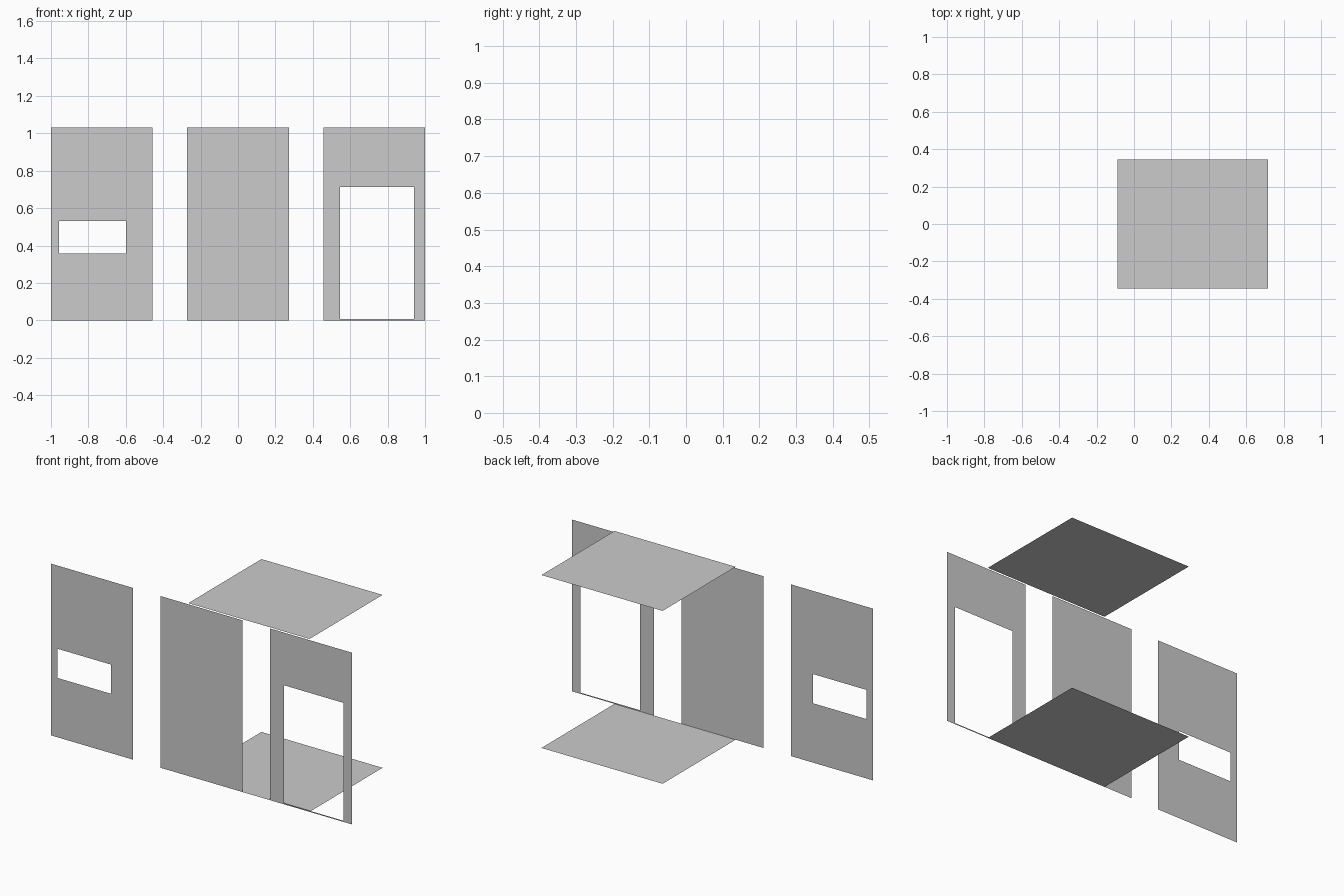
import bpy

if "Cube" in bpy.data.objects:
    bpy.data.objects.remove(bpy.data.objects["Cube"])

HEIGHT, DEPTH = 1.03, 0.346
ROOF_Z = 1.037


def make_sheet(name, verts, faces):
    mesh = bpy.data.meshes.new(name)
    mesh.from_pydata(verts, [], faces)
    mesh.update()
    obj = bpy.data.objects.new(name, mesh)
    bpy.context.collection.objects.link(obj)
    return obj


def rect(x0, x1, a0, a1):
    return [(x0, a0), (x1, a0), (x1, a1), (x0, a1)]


# Upright panel facing -y, optionally framed around a rectangular opening
def wall(name, x0, x1, opening=None):
    points = rect(x0, x1, 0, HEIGHT)
    faces = [(0, 1, 2, 3)]
    if opening:
        points += rect(*opening)
        faces = [(i, (i + 1) % 4, 4 + (i + 1) % 4, 4 + i) for i in range(4)]
    return make_sheet(name, [(x, -DEPTH, z) for x, z in points], faces)


# Horizontal sheet facing up
def slab(name, z):
    points = rect(-0.087, 0.717, -DEPTH, DEPTH)
    return make_sheet(name, [(x, y, z) for x, y in points], [(0, 1, 2, 3)])


# Three wall panels: window, plain and doorway
wall("window_wall", -1.0, -0.456, (-0.957, -0.599, 0.356, 0.531))
wall("plain_wall", -0.272, 0.272)
wall("door_wall", 0.456, 1.0, (0.546, 0.942, 0.007, 0.714))

# Floor and roof sheets
slab("floor", 0.0)
slab("roof", ROOF_Z)
